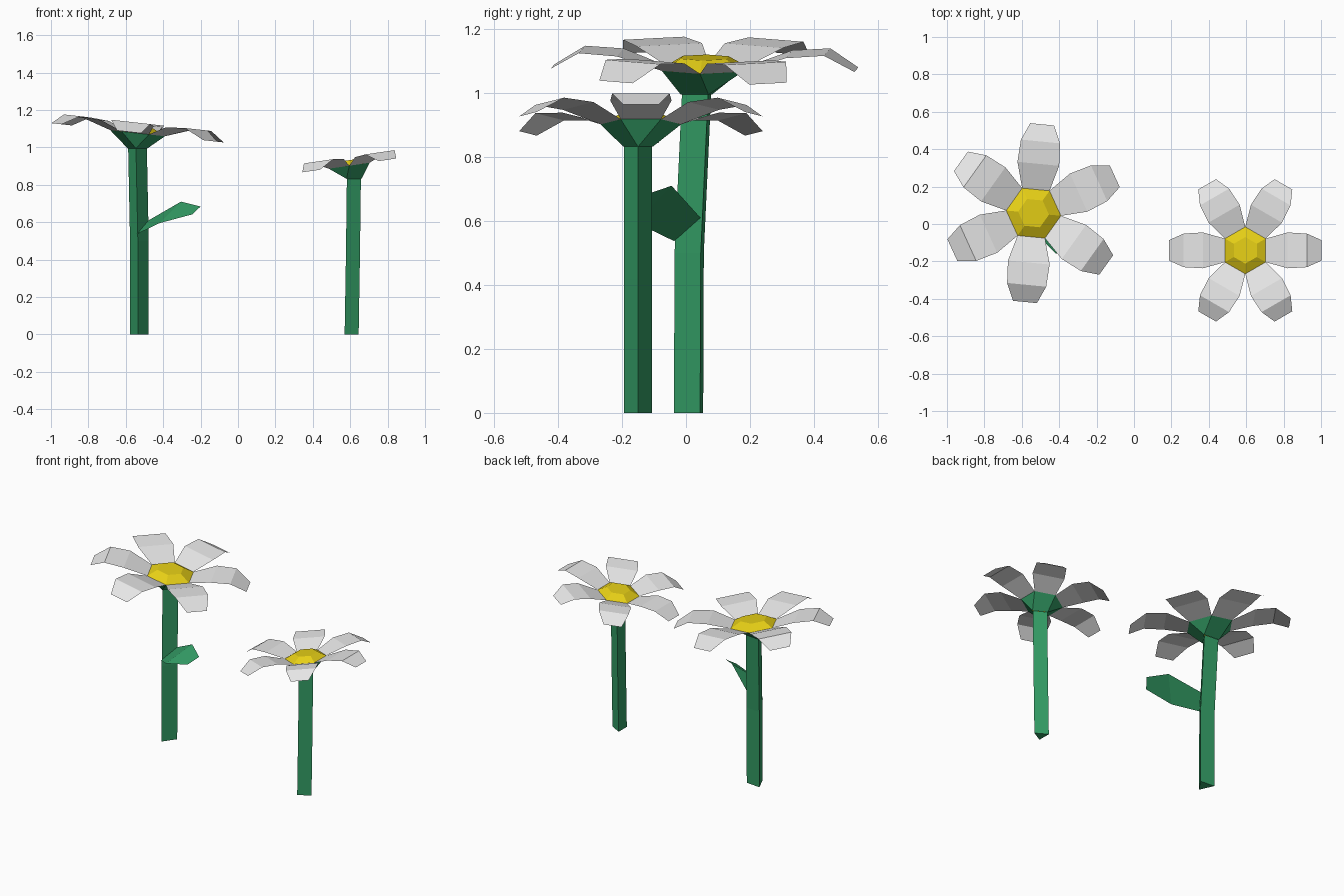
import bpy, bmesh
from math import cos, sin, radians, sqrt
from mathutils import Vector

if "Cube" in bpy.data.objects:
    bpy.data.objects.remove(bpy.data.objects["Cube"])


def material(name, rgb):
    m = bpy.data.materials.new(name)
    m.diffuse_color = (*rgb, 1)
    m.use_nodes = True
    m.node_tree.nodes["Principled BSDF"].inputs["Base Color"].default_value = m.diffuse_color
    return m


GREEN = material("stem green", (0.033, 0.335, 0.13))
WHITE = material("petal white", (0.8, 0.8, 0.8))
YELLOW = material("centre yellow", (0.8, 0.63, 0.008))


def build(name, verts, faces, mat, solid=True):
    me = bpy.data.meshes.new(name)
    me.from_pydata(verts, [], faces)
    if solid:
        bm = bmesh.new()
        bm.from_mesh(me)
        bmesh.ops.recalc_face_normals(bm, faces=bm.faces)
        bm.to_mesh(me)
        bm.free()
    me.materials.append(mat)
    ob = bpy.data.objects.new(name, me)
    bpy.context.collection.objects.link(ob)
    return ob


def ring(centre, radius, sides, phase):
    c = Vector(centre)
    return [c + Vector((radius * cos(radians(phase + i * 360 / sides)),
                        radius * sin(radians(phase + i * 360 / sides)), 0))
            for i in range(sides)]


def flower(label, path, stem_r, phase, head, s, slope):
    """path: stem ring centres, head: disc centre, s: head scale, slope: tilt along x."""
    head = Vector(head)

    def place(x, y, z):
        return head + Vector((x * s, y * s, (z + slope * x) * s))

    # three-sided stem, bent at the middle
    verts = [v for p in path for v in ring(p, stem_r, 3, phase)]
    faces = [(0, 1, 2)]
    for k in range(len(path) - 1):
        for i in range(3):
            j = (i + 1) % 3
            faces.append((3*k + i, 3*k + j, 3*k + 3 + j, 3*k + 3 + i))
    build(label + "_stem", verts, faces, GREEN)

    # hexagon rim shared by cup, centre and petals
    rim = [place(*v) for v in ring((0, 0, 0), 0.147, 6, phase - 30)]

    # cup lofted from the triangular stem to the rim
    low = ring(path[-1], stem_r * 1.06, 3, phase)
    faces = []
    for i in range(3):
        a, b = 3 + 2*i, 3 + 2*i + 1
        faces.append((i, a, b))
        faces.append((i, b, 3 + (2*i + 2) % 6, (i + 1) % 3))
    build(label + "_cup", low + rim, faces, GREEN)

    # raised yellow centre
    top = [place(*v) for v in ring((0, 0, 0.035), 0.083, 6, phase - 30)]
    faces = [(i, (i+1) % 6, 6 + (i+1) % 6, 6 + i) for i in range(6)]
    build(label + "_centre", rim + top, faces + [tuple(range(6, 12))], YELLOW, False)

    # six arched petals: rows of (distance, half width, height)
    rows = [(0.127, 0.0735, 0.0), (0.265, 0.112, 0.048),
            (0.385, 0.105, 0.056), (0.477, 0.064, 0.002)]
    verts, faces = [], []
    for p in range(6):
        a = radians(phase + 60 * p)
        o = len(verts)
        for d, w, z in rows:
            for t in (-w, w):
                verts.append(place(d*cos(a) - t*sin(a), d*sin(a) + t*cos(a), z))
        for k in range(3):
            n = o + 2*k
            faces.append((n, n + 2, n + 3, n + 1))
    build(label + "_petals", verts, faces, WHITE, False)


flower("tall_flower", [(-0.53, 0.02, 0), (-0.53, 0.022, 0.5), (-0.54, 0.045, 0.995)],
       0.058, 24.5, (-0.537, 0.058, 1.076), 1.0, -0.112)
flower("short_flower", [(0.595, -0.15, 0), (0.602, -0.15, 0.42), (0.607, -0.15, 0.832)],
       0.05, 0, (0.595, -0.141, 0.902), 0.855, 0.147)

# leaf growing from one face of the tall stem
leaf = [(-0.54, -0.037, 0.537), (-0.478, 0.045, 0.61),
        (-0.42, -0.157, 0.595), (-0.305, -0.045, 0.71),
        (-0.245, -0.18, 0.642), (-0.2, -0.122, 0.684)]
build("leaf", leaf, [(0, 2, 3, 1), (2, 4, 5, 3)], GREEN, False)
